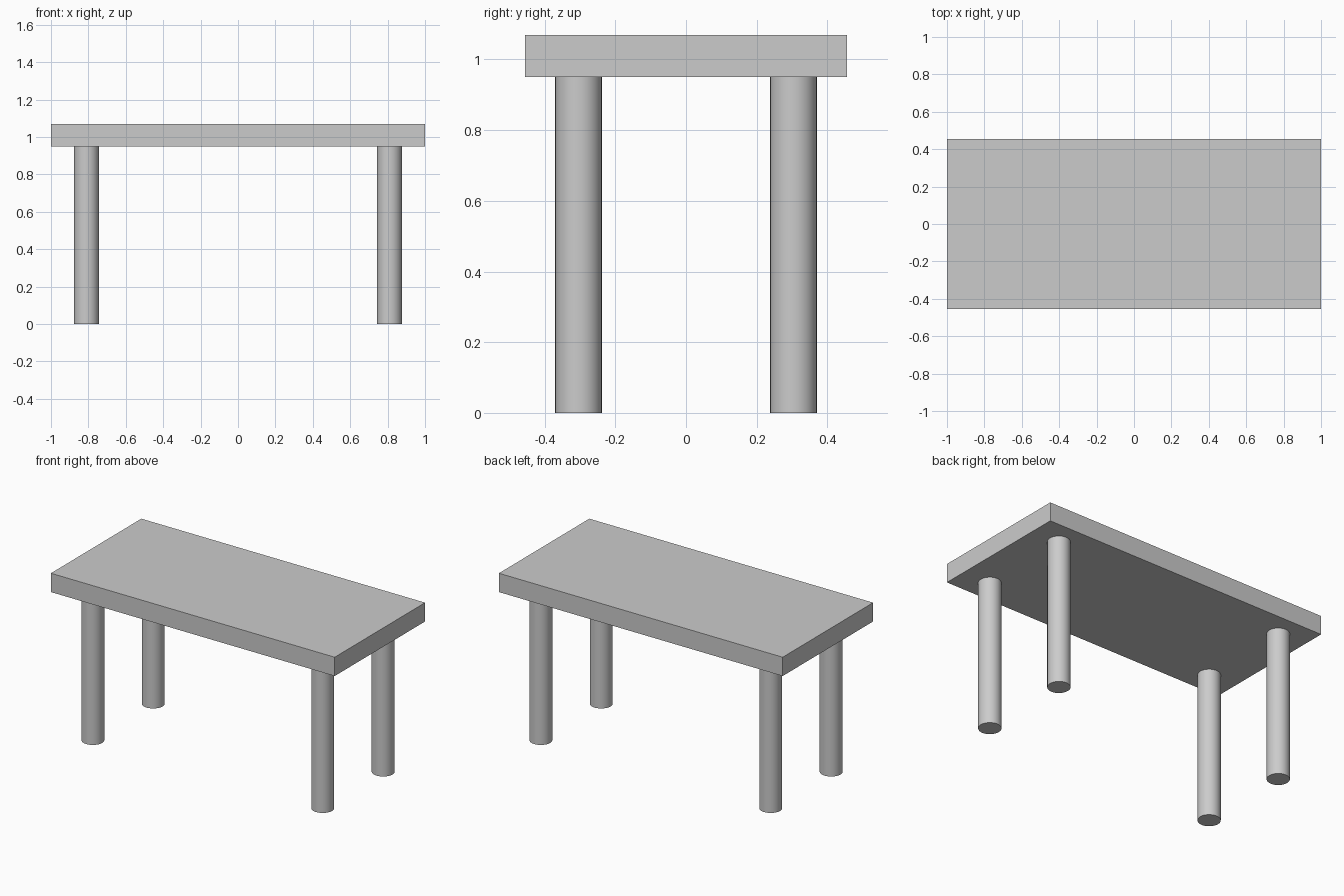
import bpy
import math

if "Cube" in bpy.data.objects:
    bpy.data.objects.remove(bpy.data.objects["Cube"])

TOP_Z, UNDER_Z = 1.07, 0.95
LEG_R, LEG_X, LEG_Y = 0.066, 0.81, 0.304

# Rectangular slab top
bpy.ops.mesh.primitive_cube_add(size=1, location=(0, 0, (TOP_Z + UNDER_Z) / 2))
top = bpy.context.object
top.name = "table_top"
top.scale = (2.0, 0.91, TOP_Z - UNDER_Z)
bpy.ops.object.transform_apply(location=False, rotation=False, scale=True)


def add_leg(name, x, y):
    bpy.ops.mesh.primitive_cylinder_add(
        vertices=32, radius=LEG_R, depth=UNDER_Z, location=(x, y, UNDER_Z / 2))
    bpy.context.object.name = name
    bpy.ops.object.shade_smooth_by_angle(angle=math.radians(40))


# Four round legs
for side, sx in (("left", -1), ("right", 1)):
    for end, sy in (("front", -1), ("back", 1)):
        add_leg(f"{end}_{side}_leg", sx * LEG_X, sy * LEG_Y)
